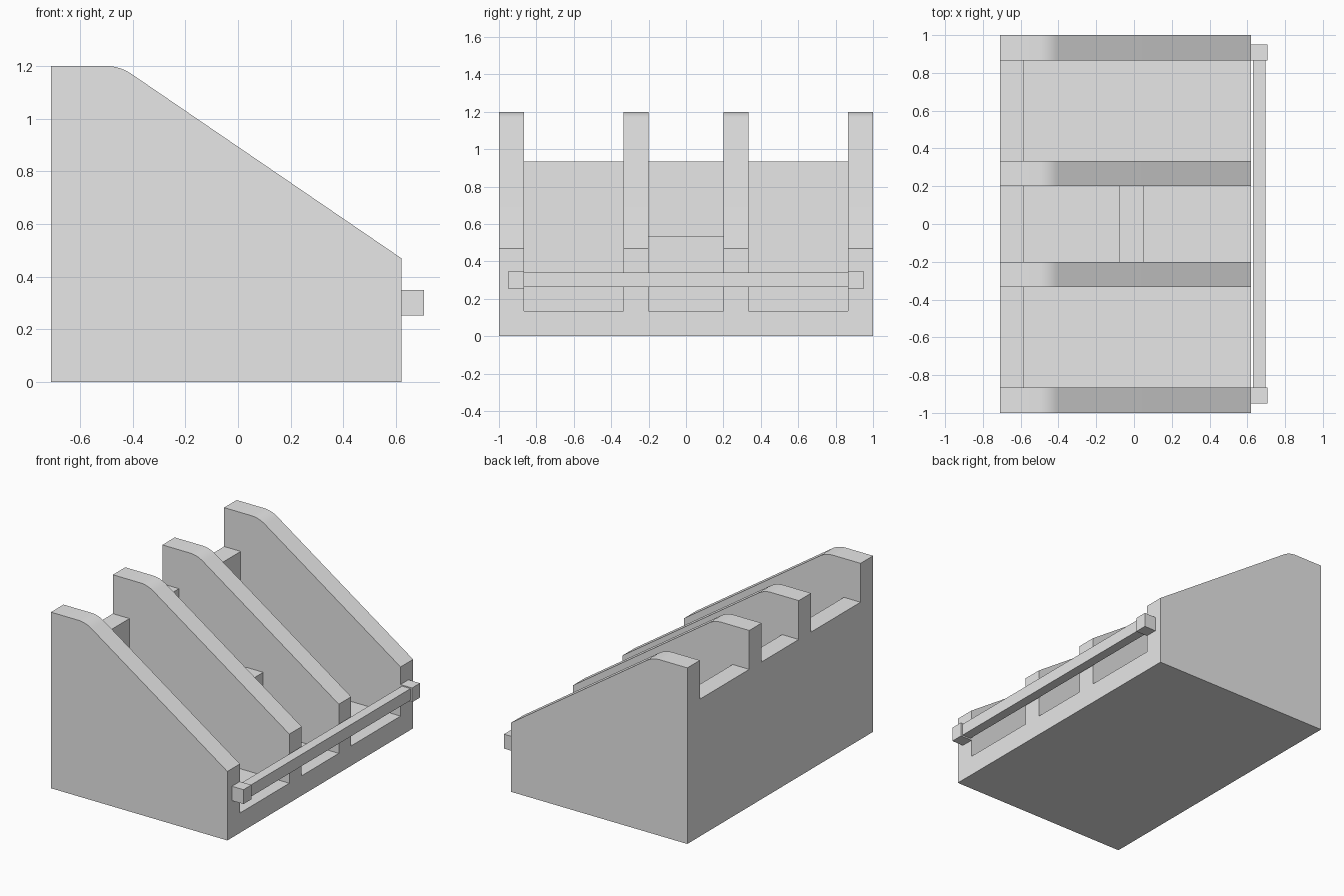
import bpy
import bmesh
from mathutils import Vector

default_cube = bpy.data.objects.get("Cube")
if default_cube:
    bpy.data.objects.remove(default_cube, do_unlink=True)

# Single flat colour
GREY = (0.8, 0.8, 0.8, 1)
grey = bpy.data.materials.new("light_grey")
grey.use_nodes = True
grey.diffuse_color = GREY
grey.node_tree.nodes["Principled BSDF"].inputs["Base Color"].default_value = GREY


def extrude_profile(name, profile, y0, y1):
    """Solid made from an x-z outline swept from y0 to y1."""
    bm = bmesh.new()
    face = bm.faces.new([bm.verts.new((x, y0, z)) for x, z in profile])
    swept = bmesh.ops.extrude_face_region(bm, geom=[face])["geom"]
    verts = [g for g in swept if isinstance(g, bmesh.types.BMVert)]
    bmesh.ops.translate(bm, verts=verts, vec=(0, y1 - y0, 0))
    bmesh.ops.recalc_face_normals(bm, faces=bm.faces)
    mesh = bpy.data.meshes.new(name)
    bm.to_mesh(mesh)
    bm.free()
    mesh.materials.append(grey)
    obj = bpy.data.objects.new(name, mesh)
    bpy.context.collection.objects.link(obj)
    return obj


def box(name, x0, x1, y0, y1, z0, z1):
    return extrude_profile(name, [(x0, z0), (x1, z0), (x1, z1), (x0, z1)], y0, y1)


# Main dimensions
BACK, FRONT, TOP = -0.71, 0.62, 1.2
FLOOR, BACK_TOP, BACK_INNER = 0.135, 0.935, -0.585
LIP = 0.47

# Side outline with a rounded bend where the flat top meets the slope
bend = Vector((-0.449, TOP))
start = bend + Vector((-0.055, 0))
end = bend + (Vector((FRONT, LIP)) - bend).normalized() * 0.055
STEPS = 8
curve = []
for i in range(STEPS + 1):
    t = i / STEPS
    curve.append(tuple(start * (1 - t) ** 2 + bend * 2 * t * (1 - t) + end * t * t))
outline = [(BACK, 0), (FRONT, 0), (FRONT, LIP)] + curve[::-1] + [(BACK, TOP)]
body = extrude_profile("rack_body", outline, -1, 1)

# Three open bays cut between the four panels, leaving floor and back wall
bay = [(-1, BACK_TOP), (BACK_INNER, BACK_TOP), (BACK_INNER, FLOOR),
       (1, FLOOR), (1, 2), (-1, 2)]
cutters = []
for y0, y1 in ((-0.865, -0.333), (-0.2, 0.2), (0.333, 0.865)):
    cutter = extrude_profile("bay_cutter", bay, y0, y1)
    cutter.hide_render = True
    cutters.append(cutter)
    cut = body.modifiers.new("bay", "BOOLEAN")
    cut.operation = "DIFFERENCE"
    cut.solver = "EXACT"
    cut.object = cutter

# Apply the cuts, then drop the cutters
bpy.ops.object.select_all(action="DESELECT")
body.select_set(True)
bpy.context.view_layer.objects.active = body
for name in [m.name for m in body.modifiers]:
    bpy.ops.object.modifier_apply(modifier=name)
for cutter in cutters:
    bpy.data.objects.remove(cutter, do_unlink=True)
bpy.ops.object.shade_smooth_by_angle()

# Low divider across the middle bay
box("middle_divider", -0.08, 0.05, -0.2, 0.2, FLOOR, 0.535)

# Retaining rail with its two end blocks
box("front_rail", 0.63, 0.695, -0.865, 0.865, 0.262, 0.342)
for side, y0, y1 in (("right", -0.95, -0.865), ("left", 0.865, 0.95)):
    box(side + "_rail_block", FRONT, 0.707, y0, y1, 0.252, 0.35)
